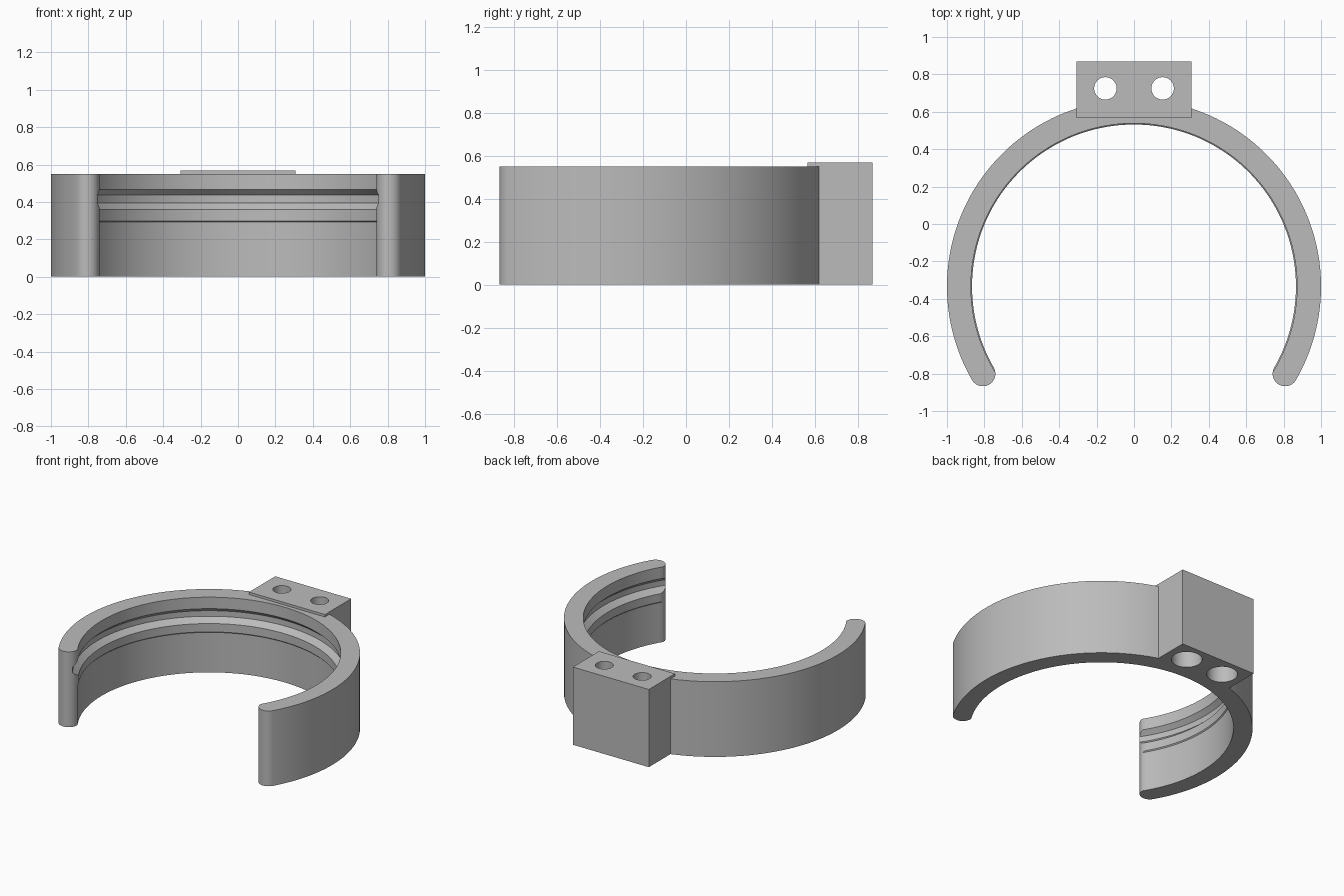
import bpy, bmesh, math
from mathutils import Matrix

cube = bpy.data.objects.get("Cube")
if cube:
    bpy.data.objects.remove(cube, do_unlink=True)

CENTRE_Y = -0.334
OUTER, INNER, HEIGHT = 1.0, 0.866, 0.55
MID, CAP = (OUTER + INNER) / 2, (OUTER - INNER) / 2

grey = bpy.data.materials.new("plain grey")
grey.use_nodes = True
grey.diffuse_color = (0.5, 0.5, 0.5, 1)
grey.node_tree.nodes["Principled BSDF"].inputs["Base Color"].default_value = (0.5, 0.5, 0.5, 1)


def make_object(name, bm):
    bmesh.ops.recalc_face_normals(bm, faces=bm.faces[:])
    mesh = bpy.data.meshes.new(name)
    bm.to_mesh(mesh)
    bm.free()
    mesh.materials.append(grey)
    obj = bpy.data.objects.new(name, mesh)
    bpy.context.collection.objects.link(obj)
    return obj


def arc(radius, start, end, steps, cx=0.0, cy=0.0):
    angles = [math.radians(start + (end - start) * i / steps) for i in range(steps + 1)]
    return [(cx + radius * math.cos(a), cy + radius * math.sin(a)) for a in angles]


def cylinder(name, radius, x, y, z0, z1):
    bm = bmesh.new()
    bmesh.ops.create_cone(bm, cap_ends=True, segments=48, radius1=radius, radius2=radius,
                          depth=z1 - z0, matrix=Matrix.Translation((x, y, (z0 + z1) / 2)))
    return make_object(name, bm)


def combine(target, other, operation):
    mod = target.modifiers.new(operation, 'BOOLEAN')
    mod.operation, mod.object, mod.solver = operation, other, 'EXACT'
    bpy.context.view_layer.objects.active = target
    bpy.ops.object.modifier_apply(modifier=mod.name)
    bpy.data.objects.remove(other, do_unlink=True)


# Open ring with rounded ends
bm = bmesh.new()
ex, ey = MID * math.cos(math.radians(30)), -MID * math.sin(math.radians(30))
outline = arc(OUTER, -30, 210, 120)
outline += arc(CAP, 210, 390, 20, -ex, ey)[1:]
outline += arc(INNER, 210, -30, 120)[1:]
outline += arc(CAP, 150, 330, 20, ex, ey)[1:-1]
face = bm.faces.new([bm.verts.new((x, y + CENTRE_Y, 0)) for x, y in outline])
walls = bmesh.ops.extrude_face_region(bm, geom=[face])
bmesh.ops.translate(bm, vec=(0, 0, HEIGHT),
                    verts=[v for v in walls["geom"] if isinstance(v, bmesh.types.BMVert)])
ring = make_object("clamp_ring", bm)

# Mounting block fused to the back of the ring
bm = bmesh.new()
bmesh.ops.create_cube(bm, size=1, matrix=Matrix.Translation((0, 0.717, 0.284))
                      @ Matrix.Diagonal((0.614, 0.302, 0.568, 1)))
combine(ring, make_object("mounting_block", bm), 'UNION')

# Inner groove and relief bands, cut by one turned core
profile = [(0, -0.1), (0.873, -0.1), (0.873, 0.292), (0.855, 0.31), (0.855, 0.35),
           (0.905, 0.395), (0.905, 0.436), (0.872, 0.466), (0.872, 0.56), (0, 0.56)]
bm = bmesh.new()
verts = [bm.verts.new((r, CENTRE_Y, z)) for r, z in profile]
edges = [bm.edges.new(pair) for pair in zip(verts, verts[1:])]
bmesh.ops.spin(bm, geom=verts + edges, cent=(0, CENTRE_Y, 0), axis=(0, 0, 1),
               angle=math.tau, steps=180)
bmesh.ops.remove_doubles(bm, verts=bm.verts[:], dist=0.0001)
combine(ring, make_object("groove_cutter", bm), 'DIFFERENCE')

# Two screw holes, counterbored from below
for x in (-0.153, 0.153):
    combine(ring, cylinder("screw_hole_cutter", 0.06, x, 0.725, -0.1, 0.7), 'DIFFERENCE')
    combine(ring, cylinder("counterbore_cutter", 0.102, x, 0.725, -0.1, 0.42), 'DIFFERENCE')

bpy.ops.object.select_all(action='DESELECT')
ring.select_set(True)
bpy.context.view_layer.objects.active = ring
bpy.ops.object.shade_smooth_by_angle(angle=math.radians(25))
